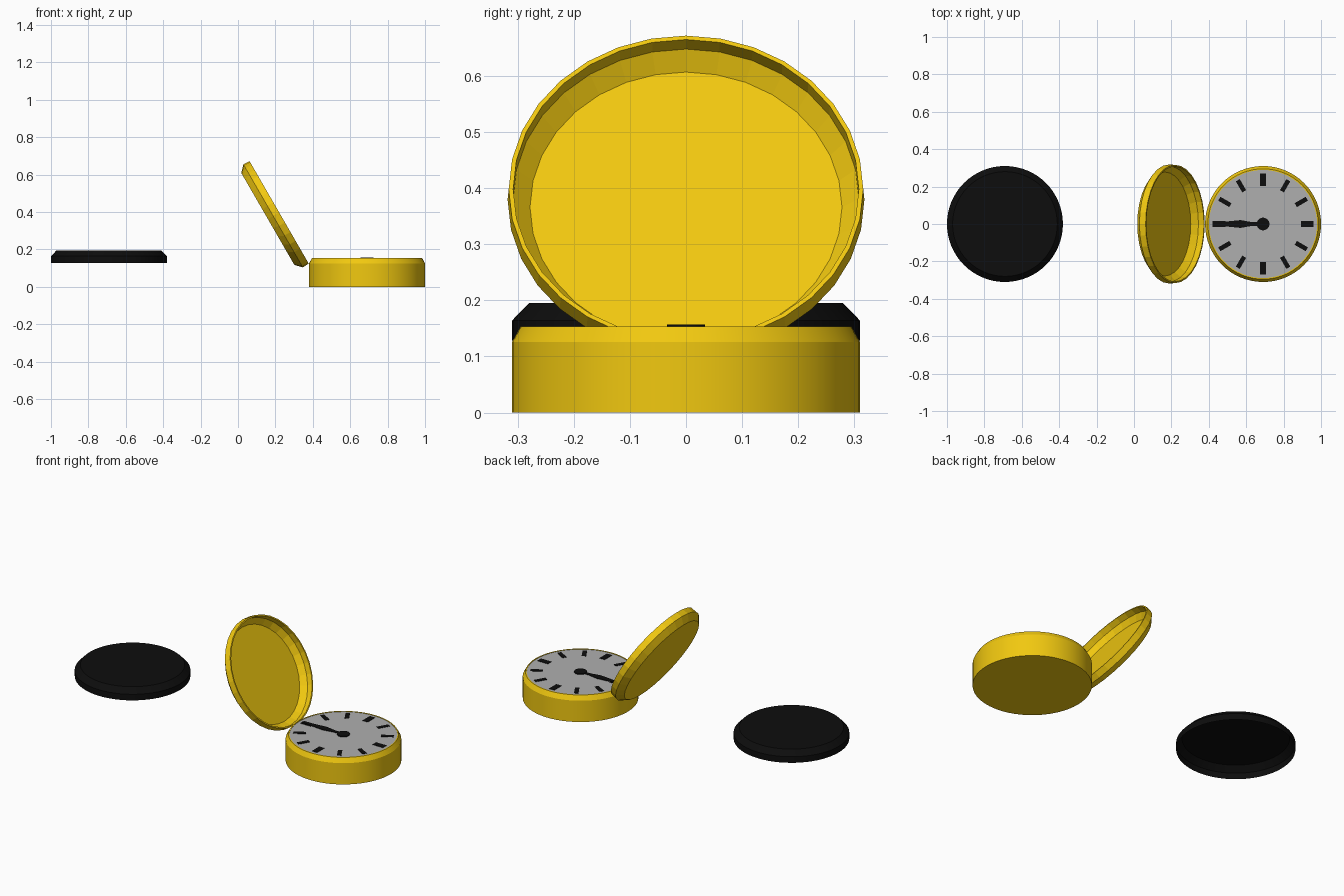
import bpy, bmesh, math
from mathutils import Matrix

if "Cube" in bpy.data.objects:
    bpy.data.objects.remove(bpy.data.objects["Cube"])


def material(name, color):
    m = bpy.data.materials.new(name)
    m.diffuse_color = color
    m.use_nodes = True
    m.node_tree.nodes["Principled BSDF"].inputs["Base Color"].default_value = m.diffuse_color
    return m


gold = material("gold", (0.88, 0.58, 0.005, 1))
black = material("black", (0.004, 0.004, 0.004, 1))
grey = material("dial_grey", (0.43, 0.43, 0.43, 1))


def finish(bm, name, mat, loc, rot_y=0, smooth=False):
    bmesh.ops.recalc_face_normals(bm, faces=bm.faces)
    me = bpy.data.meshes.new(name)
    bm.to_mesh(me)
    bm.free()
    ob = bpy.data.objects.new(name, me)
    bpy.context.collection.objects.link(ob)
    ob.location = loc
    ob.rotation_euler.y = rot_y
    me.materials.append(mat)
    if smooth:
        bpy.ops.object.select_all(action='DESELECT')
        ob.select_set(True)
        bpy.context.view_layer.objects.active = ob
        bpy.ops.object.shade_smooth_by_angle(angle=math.radians(25))
    return ob


def lathe(name, profile, n, mat, loc, rot_y=0, smooth=False):
    """Turn (radius, z) points about z; a radius of 0 closes the middle."""
    bm = bmesh.new()
    rings = []
    for r, z in profile:
        if r == 0:
            rings.append([bm.verts.new((0, 0, z))] * n)
        else:
            rings.append([bm.verts.new((r * math.cos(2 * math.pi * i / n),
                                        r * math.sin(2 * math.pi * i / n), z))
                          for i in range(n)])
    for a, b in zip(rings, rings[1:]):
        for i in range(n):
            j = (i + 1) % n
            corners = list(dict.fromkeys((a[i], a[j], b[j], b[i])))
            bm.faces.new(corners)
    return finish(bm, name, mat, loc, rot_y, smooth)


CX = 0.69

# round case with bevelled top rim and shallow recess for the dial
lathe("case", [(0, 0), (0.31, 0), (0.31, 0.126), (0.295, 0.153),
               (0.289, 0.153), (0.289, 0.146), (0, 0.146)],
      64, gold, (CX, 0, 0), smooth=True)
lathe("dial", [(0, 0.151), (0.289, 0.151)], 64, grey, (CX, 0, 0))

# open lid, tipped back 120 degrees
lathe("open_lid", [(0, 0.070), (0.284, 0.070), (0.318, 0.037), (0.316, 0),
                   (0.308, 0), (0.308, 0.034), (0.278, 0.064), (0, 0.064)],
      32, gold, (0.22, 0, 0.398), math.radians(-120))

# separate hollow black cover
lathe("black_cover", [(0, 0.067), (0.28, 0.067), (0.31, 0.036), (0.31, 0)],
      64, black, (-CX, 0, 0.128), smooth=True)

# plain hour marks, wider at the quarters
bm = bmesh.new()
for h in range(12):
    width = 0.034 if h % 3 == 0 else 0.024
    bmesh.ops.create_cube(bm, size=1, matrix=(
        Matrix.Rotation(h * math.pi / 6, 4, 'Z')
        @ Matrix.Translation((0.236, 0, 0.1515))
        @ Matrix.Diagonal((0.068, width, 0.003, 1))))
finish(bm, "hour_marks", black, (CX, 0, 0))

# leaf-shaped hand
half = [(-0.02, 0.010), (-0.06, 0.010), (-0.12, 0.021), (-0.19, 0.014), (-0.27, 0.004)]
bm = bmesh.new()
outline = half + [(x, -y) for x, y in reversed(half)]
face = bm.faces.new([bm.verts.new((x, y, 0.1525)) for x, y in outline])
ext = bmesh.ops.extrude_face_region(bm, geom=[face])
bmesh.ops.translate(bm, vec=(0, 0, 0.003),
                    verts=[v for v in ext["geom"] if isinstance(v, bmesh.types.BMVert)])
finish(bm, "hand", black, (CX, 0, 0))

# centre hub
lathe("hub", [(0, 0.150), (0.034, 0.150), (0.034, 0.157), (0, 0.157)],
      32, black, (CX, 0, 0), smooth=True)
